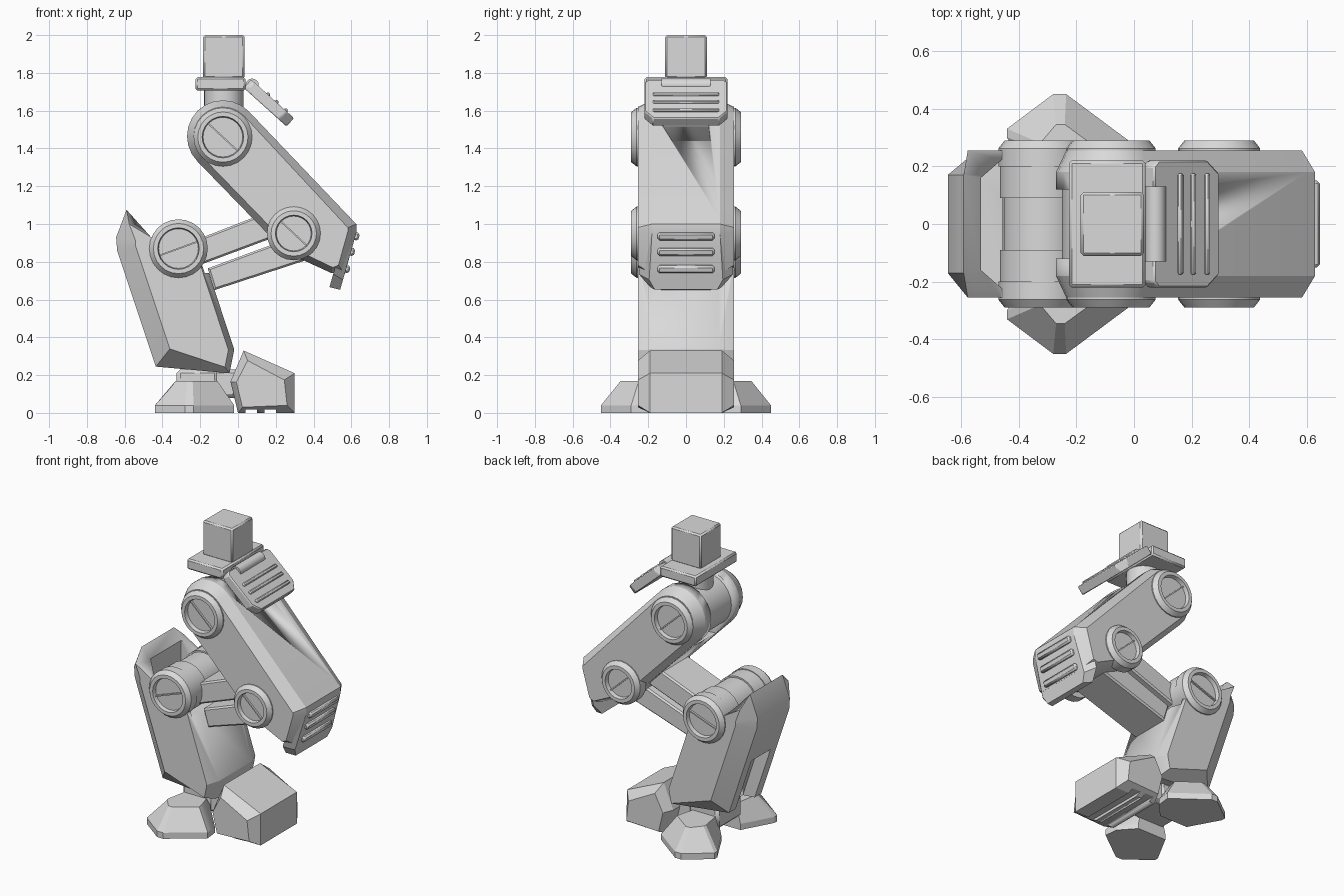
import bpy, bmesh, math
from mathutils import Matrix, Vector

if "Cube" in bpy.data.objects:
    bpy.data.objects.remove(bpy.data.objects["Cube"])

grey = bpy.data.materials.new("plain grey")
grey.diffuse_color = (0.7, 0.7, 0.7, 1)
grey.use_nodes = True
grey.node_tree.nodes["Principled BSDF"].inputs["Base Color"].default_value = grey.diffuse_color


def finish(name, bm, bevel=0):
    bmesh.ops.recalc_face_normals(bm, faces=bm.faces)
    me = bpy.data.meshes.new(name)
    bm.to_mesh(me)
    bm.free()
    me.materials.append(grey)
    ob = bpy.data.objects.new(name, me)
    bpy.context.collection.objects.link(ob)
    bpy.ops.object.select_all(action='DESELECT')
    ob.select_set(True)
    bpy.context.view_layer.objects.active = ob
    bpy.ops.object.shade_smooth_by_angle(angle=math.radians(25))
    if bevel:
        m = ob.modifiers.new("bevel", 'BEVEL')
        m.width, m.segments = bevel, 1
    return ob


def loft(name, rings, bevel=0):
    """Skin a stack of equal-length rings and cap both ends."""
    bm = bmesh.new()
    vs = [[bm.verts.new(p) for p in r] for r in rings]
    n = len(vs[0])
    for a, b in zip(vs, vs[1:]):
        for i in range(n):
            bm.faces.new((a[i], a[(i + 1) % n], b[(i + 1) % n], b[i]))
    bm.faces.new(vs[0])
    bm.faces.new(vs[-1])
    return finish(name, bm, bevel)


def inset(prof):
    """Move each (x, z, amount) point inward by its amount."""
    n = len(prof)
    area = sum(prof[i][0] * prof[(i + 1) % n][1] - prof[(i + 1) % n][0] * prof[i][1] for i in range(n))
    s = 1 if area > 0 else -1
    out = []
    for i, (x, z, d) in enumerate(prof):
        p, a, b = Vector((x, z)), Vector(prof[i - 1][:2]), Vector(prof[(i + 1) % n][:2])
        e, f = (p - a).normalized(), (b - p).normalized()
        n1, n2 = Vector((-e.y, e.x)) * s, Vector((-f.y, f.x)) * s
        out.append(p + (n1 + n2) * d / (1 + n1.dot(n2)))
    return out


def plate(name, prof, hw, dy):
    """Side profile extruded across y with chamfered side edges."""
    small = inset(prof)
    rings = [[(x, y, z) for x, z in small] if k else [(x, y, z) for x, z, _ in prof]
             for y, k in ((-hw, 1), (-hw + dy, 0), (hw - dy, 0), (hw, 1))]
    return loft(name, rings)


def box(name, c, size, pitch=0, yaw=0, bevel=0):
    bm = bmesh.new()
    bmesh.ops.create_cube(bm, size=1)
    m = (Matrix.Translation(c) @ Matrix.Rotation(yaw, 4, 'Z') @ Matrix.Rotation(pitch, 4, 'Y')
         @ Matrix.Diagonal((*size, 1)))
    bm.transform(m)
    return finish(name, bm, bevel)


def lathe_y(name, x, z, rings, seg=24):
    """Round part about a y axis, rings given as (radius, y)."""
    return loft(name, [[(x + r * math.cos(i * math.tau / seg), y, z + r * math.sin(i * math.tau / seg))
                        for i in range(seg)] for r, y in rings])


def cut(ob, cutter):
    m = ob.modifiers.new("cut", 'BOOLEAN')
    m.operation, m.object, m.solver = 'DIFFERENCE', cutter, 'EXACT'
    bpy.context.view_layer.objects.active = ob
    bpy.ops.object.modifier_apply(modifier=m.name)
    bpy.data.objects.remove(cutter)


# Mounting block, hip plate and neck
box("top_block", (-0.075, 0, 1.885), (0.22, 0.22, 0.23), bevel=0.01)
box("hip_plate", (-0.0925, 0, 1.742), (0.265, 0.44, 0.07), bevel=0.01)
bm = bmesh.new()
bmesh.ops.create_cone(bm, cap_ends=True, segments=24, radius1=0.105, radius2=0.105, depth=0.3,
                      matrix=Matrix.Translation((-0.075, 0, 1.57)))
finish("neck", bm)
lathe_y("hip_barrel", -0.08, 1.465, ((0.17, -0.15), (0.17, 0.15)))

# Hip flap: hinged armour plate with ribs, sloping down at the front
ang = math.radians(42)
u, w = Vector((math.cos(ang), 0, -math.sin(ang))), Vector((-math.sin(ang), 0, -math.cos(ang)))
start = Vector((0.07, 0, 1.765))
half = [(0.05, 0.12), (0.0, 0.12), (0.0, 0.20), (0.02, 0.22), (0.25, 0.22), (0.305, 0.175)]
flap = half + [(a, -y) for a, y in reversed(half)]
loft("hip_flap", [[start + u * a + Vector((0, y, 0)) + w * t for a, y in flap] for t in (0, 0.06)], 0.006)
lathe_y("flap_hinge", 0.075, 1.735, ((0.035, -0.13), (0.035, 0.13)), 16)
for a in (0.12, 0.18, 0.245):
    box("flap_rib", start + u * a, (0.022, 0.35, 0.022), ang, bevel=0.006)

# Thigh with round hip ears
arc = [(-0.08 + 0.19 * math.cos(t), 1.465 + 0.19 * math.sin(t), 0.035)
       for t in (math.radians(45 + 15 * i) for i in range(13))]
thigh = plate("thigh", arc + [(0.16, 0.945, 0.035), (0.20, 0.875, 0.035), (0.495, 0.74, 0.03),
                              (0.565, 0.735, 0.045), (0.627, 0.955, 0.045), (0.627, 1.0, 0.045),
                              (0.60, 1.027, 0.045)], 0.255, 0.075)
cut(thigh, lathe_y("cutter", -0.08, 1.465, ((0.22, -0.12), (0.22, 0.12)), 32))

# Knee guard with ribs
top, down = Vector((0.627, 0, 0.955)), Vector((-0.274, 0, -0.962))
back = Vector((-0.962, 0, 0.274))


def guard(pts, t):
    return [top + down * d + back * t + Vector((0, y, 0)) for y, d in pts + [(-y, d) for y, d in reversed(pts)]]


loft("knee_guard", [guard([(0.18, 0), (0.195, 0.26), (0.165, 0.315)], 0),
                    guard([(0.25, 0), (0.25, 0.245), (0.19, 0.317)], 0.058)])
for d in (0.02, 0.105, 0.2):
    box("knee_rib", top + down * d, (0.04, 0.30, 0.042), math.radians(16), bevel=0.01)

# Link between the two knee joints
for nm, q in (("upper_link", [(-0.32, 0.878, 0.01), (0.2, 1.08, 0.01), (0.3, 0.97, 0.01), (-0.25, 0.765, 0.01)]),
              ("lower_link", [(-0.16, 0.765, 0.01), (0.3, 0.935, 0.01), (0.35, 0.805, 0.01), (-0.125, 0.65, 0.01)])):
    plate(nm, q, 0.14, 0.01)
lathe_y("link_knuckle", -0.315, 0.87, ((0.14, -0.09), (0.14, 0.09)))

# Shin: chamfered shell, open behind the joint, notched at the lower back
shin = plate("shin", [(-0.59, 1.075, 0.04), (-0.645, 0.93, 0.1), (-0.64, 0.86, 0.1), (-0.435, 0.245, 0.1),
                      (-0.045, 0.21, 0.03), (-0.02, 0.335, 0.03), (-0.17, 0.79, 0.03), (-0.3, 0.9, 0),
                      (-0.46, 0.93, 0)], 0.255, 0.085)
well = [(-0.53, 0.16), (-0.45, 0.23), (-0.1, 0.23), (-0.1, -0.23), (-0.45, -0.23), (-0.53, -0.16)]
cut(shin, loft("cutter", [[(x, y, z) for x, y in well] for z in (0.74, 1.3)]))
cut(shin, box("cutter", (-0.5, 0, 0.38), (0.2, 0.2, 0.44), math.radians(-18)))

# Joint barrels and recessed caps with a thin slot bar
for s in (-1, 1):
    lathe_y("shin_barrel", -0.315, 0.87, ((0.15, 0.09 * s), (0.15, 0.25 * s)))
    for nm, x, z, r, tilt in (("hip_cap", -0.08, 1.46, 0.155, 43), ("knee_cap", 0.295, 0.95, 0.142, 43),
                              ("shin_cap", -0.315, 0.87, 0.155, -20)):
        lathe_y(nm, x, z, ((r, 0.2 * s), (r, 0.262 * s), (r - 0.022, 0.29 * s), (r - 0.045, 0.29 * s),
                           (r - 0.05, 0.264 * s)))
        box(nm + "_slot", (x, 0.266 * s, z), (2 * r - 0.1, 0.02, 0.008), math.radians(tilt))

# Ankle
box("ankle", (-0.215, 0, 0.155), (0.22, 0.26, 0.15), bevel=0.02)
box("toe_joint", (-0.06, 0, 0.155), (0.18, 0.24, 0.15), bevel=0.02)

# Front toe with tread grooves
toe = plate("front_toe", [(-0.04, 0.165, 0.03), (0.03, 0.33, 0.04), (0.3, 0.21, 0.055), (0.3, 0, 0.04),
                          (0.0, 0, 0.03)], 0.255, 0.065)
for x in (0.07, 0.17):
    cut(toe, box("cutter", (x, 0, 0), (0.06, 0.8, 0.035)))

# Two rear side toes, mirrored
low = [(-.44, .30), (-.44, .33), (-.28, .45), (-.235, .45), (-.02, .29), (-.03, .2), (-.12, .1), (-.33, .1)]
high = [(-.33, .26), (-.325, .28), (-.27, .345), (-.24, .345), (-.11, .25), (-.12, .2), (-.15, .1), (-.3, .1)]
for s in (-1, 1):
    toe = loft("side_toe", [[(x, y * s, z) for x, y in r] for r, z in ((low, 0), (low, 0.04), (high, 0.17))])
    for x, y in ((-0.30, 0.34), (-0.21, 0.22)):
        cut(toe, box("cutter", (x, y * s, 0), (0.06, 0.9, 0.035), 0, s * math.atan2(0.8, -0.6)))
